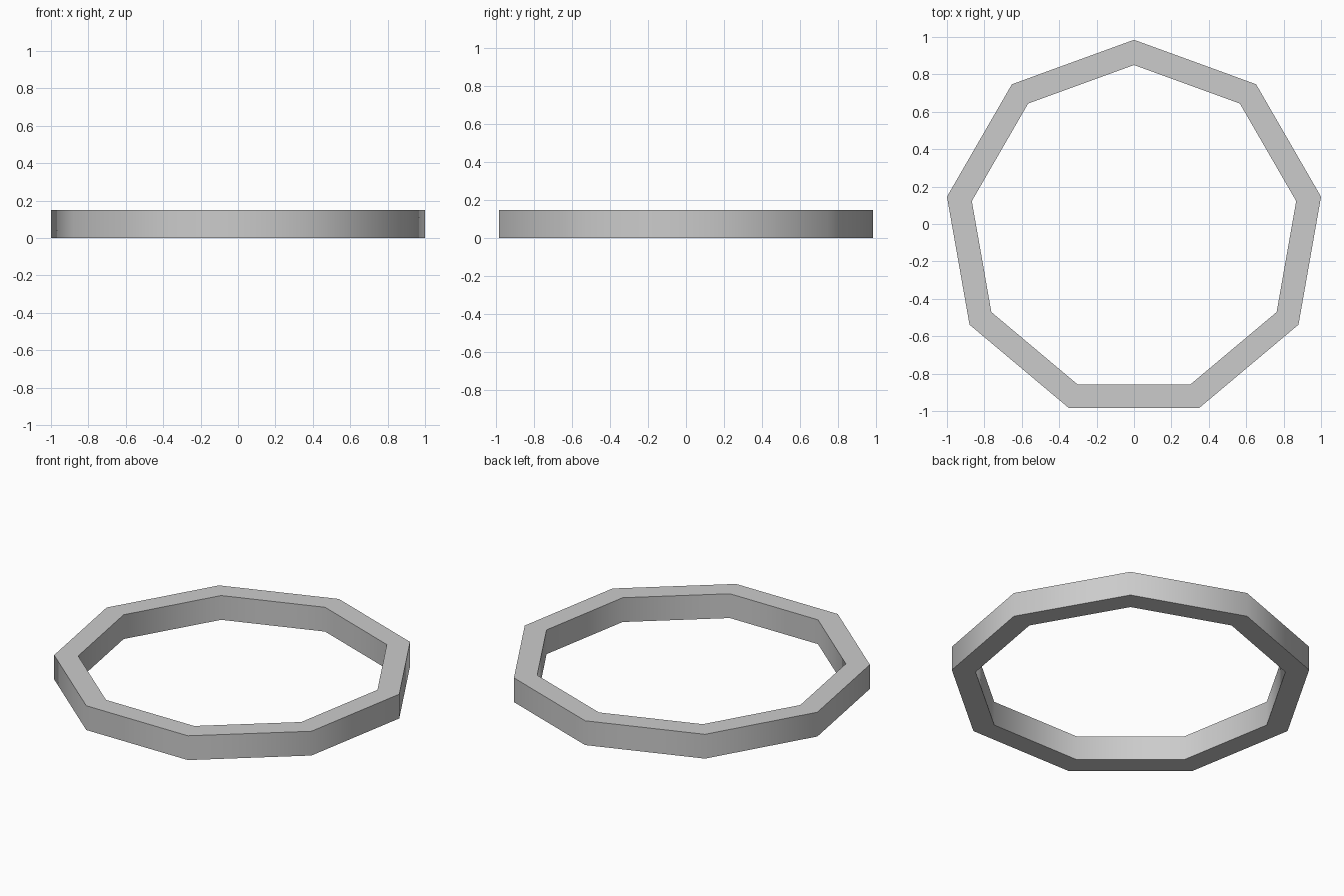
import bpy, bmesh
from math import cos, sin, pi, radians

if "Cube" in bpy.data.objects:
    bpy.data.objects.remove(bpy.data.objects["Cube"])

SIDES, R_OUT, R_IN, HEIGHT = 9, 1.0154, 0.8806, 0.15
Y_SHIFT = -(R_OUT - R_OUT * cos(pi / SIDES)) / 2  # centre the odd-sided outline

bm = bmesh.new()


def loop(radius, z):
    """Nine-sided ring of vertices with one corner pointing to the back."""
    angles = [pi / 2 + 2 * pi * i / SIDES for i in range(SIDES)]
    return [bm.verts.new((radius * cos(a), radius * sin(a) + Y_SHIFT, z)) for a in angles]


# Rectangular cross-section swept round the nine corners
loops = [loop(R_OUT, 0), loop(R_OUT, HEIGHT), loop(R_IN, HEIGHT), loop(R_IN, 0)]
for k in range(4):
    a, b = loops[k], loops[(k + 1) % 4]
    for i in range(SIDES):
        j = (i + 1) % SIDES
        bm.faces.new((a[i], a[j], b[j], b[i]))
bmesh.ops.recalc_face_normals(bm, faces=bm.faces[:])

mesh = bpy.data.meshes.new("nine_sided_ring")
bm.to_mesh(mesh)
bm.free()
ring = bpy.data.objects.new("nine_sided_ring", mesh)
bpy.context.collection.objects.link(ring)

# Smooth walls, sharp rims
bpy.context.view_layer.objects.active = ring
ring.select_set(True)
bpy.ops.object.shade_smooth_by_angle(angle=radians(50))
